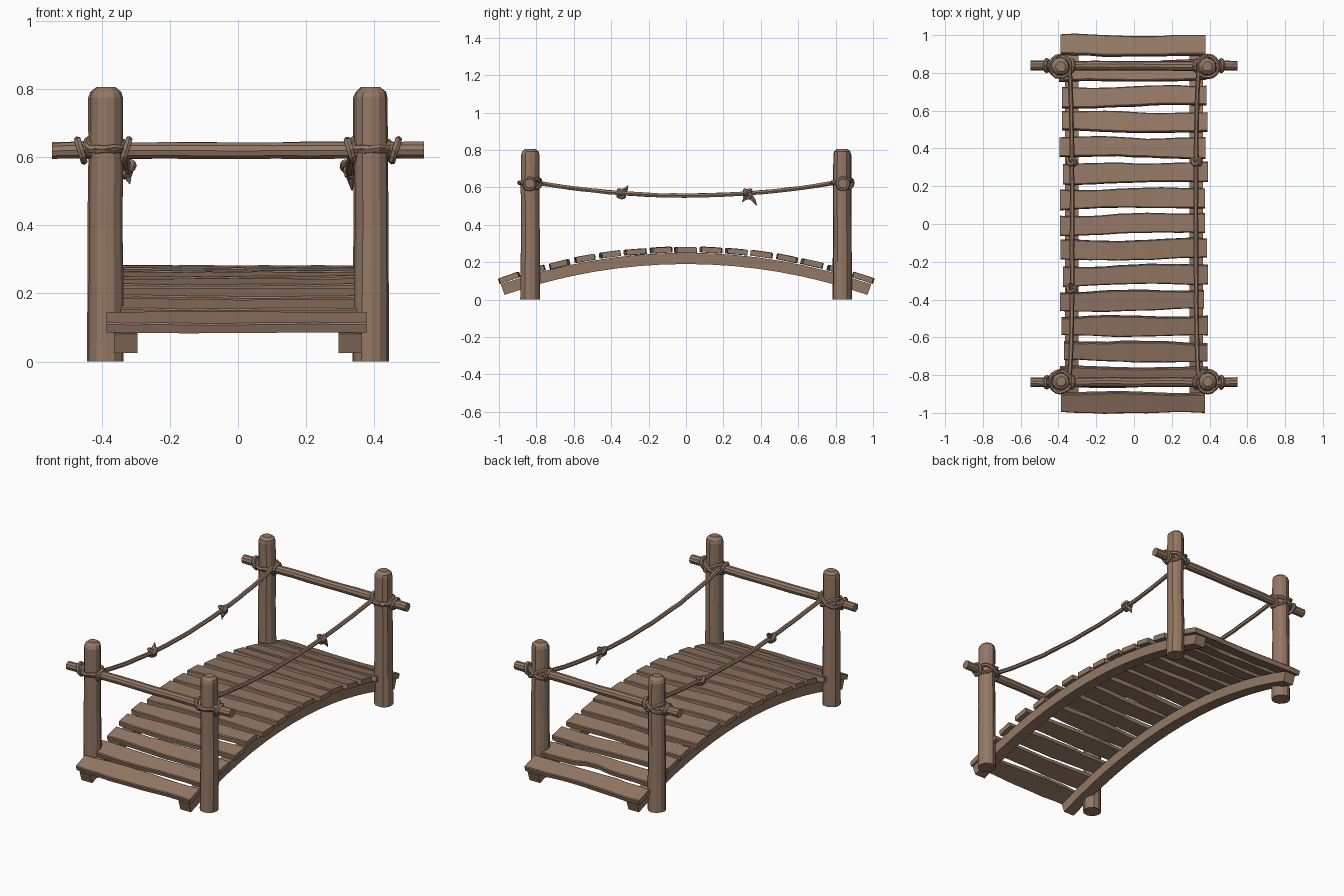
import bpy, bmesh, math, random
from mathutils import Vector

if "Cube" in bpy.data.objects:
    bpy.data.objects.remove(bpy.data.objects["Cube"])

random.seed(4)
rnd = lambda a: random.uniform(-a, a)


def material(name, rgb):
    m = bpy.data.materials.new(name)
    m.diffuse_color = (*rgb, 1)
    m.use_nodes = True
    m.node_tree.nodes["Principled BSDF"].inputs["Base Color"].default_value = m.diffuse_color
    return m


WOOD = material("brown_wood", (0.295, 0.188, 0.128))


def add(name, bm):
    bmesh.ops.recalc_face_normals(bm, faces=bm.faces)
    me = bpy.data.meshes.new(name)
    bm.to_mesh(me)
    bm.free()
    me.materials.append(WOOD)
    ob = bpy.data.objects.new(name, me)
    bpy.context.collection.objects.link(ob)
    return ob


def loft(name, rings):
    """Skin a list of closed rings and cap both ends."""
    bm = bmesh.new()
    vs = [[bm.verts.new(p) for p in r] for r in rings]
    n = len(vs[0])
    for a, b in zip(vs, vs[1:]):
        for i in range(n):
            j = (i + 1) % n
            bm.faces.new((a[i], a[j], b[j], b[i]))
    bm.faces.new(vs[0])
    bm.faces.new(vs[-1])
    return add(name, bm)


def tube(name, pts, r, cyclic=False, taper=None, res=1):
    """Round rope swept along points, converted to mesh."""
    cu = bpy.data.curves.new(name, 'CURVE')
    cu.dimensions = '3D'
    cu.bevel_depth, cu.bevel_resolution, cu.use_fill_caps = r, res, True
    sp = cu.splines.new('POLY')
    sp.points.add(len(pts) - 1)
    for i, p in enumerate(pts):
        sp.points[i].co = (*p, 1)
        sp.points[i].radius = taper[i] if taper else 1
    sp.use_cyclic_u = cyclic
    tmp = bpy.data.objects.new(name + "_path", cu)
    bpy.context.collection.objects.link(tmp)
    bpy.context.view_layer.update()
    dg = bpy.context.evaluated_depsgraph_get()
    me = bpy.data.meshes.new_from_object(tmp.evaluated_get(dg))
    bpy.data.objects.remove(tmp)
    me.materials.clear()
    me.materials.append(WOOD)
    me.name = name
    ob = bpy.data.objects.new(name, me)
    bpy.context.collection.objects.link(ob)
    for p in me.polygons:
        p.use_smooth = False
    return ob


# Arched side beams
R0, R1, CZ, SPAN = 2.93, 2.99, -2.74, 0.3375
for s in (-1, 1):
    rings = []
    for i in range(17):
        a = -SPAN + 2 * SPAN * i / 16
        ya, za = math.sin(a), math.cos(a)
        rings.append([(s * x, ya * r, CZ + za * r) for x, r in
                      ((0.295, R0), (0.365, R0), (0.365, R1), (0.295, R1))])
    loft("side_beam", rings)

# Deck planks with uneven edges, tilted along the arch
N = 15
for k in range(N):
    y0 = 0.945 * (2 * k / (N - 1) - 1)
    end = k in (0, N - 1)
    a = math.asin(y0 / (R1 + 0.015))
    off, lift, yaw = rnd(0.01), rnd(0.003) + (0.006 if end else 0.002), rnd(0.008)
    hw, wl = 0.054 if end else 0.052, 0.386 + rnd(0.006)
    tilt = a + rnd(0.02)
    rad, tan = Vector((0, math.sin(tilt), math.cos(tilt))), Vector((0, math.cos(tilt), -math.sin(tilt)))
    base = Vector((off if not end else -0.005, math.sin(a) * R1, CZ + math.cos(a) * R1 + lift))
    rings = []
    ph1, ph2 = rnd(3), rnd(3)
    for i in range(11):
        u = 2 * i / 10 - 1
        e0 = -hw + 0.005 * math.sin(3 * u + ph1) + rnd(0.002) + yaw * u
        e1 = hw + 0.005 * math.sin(4 * u + ph2) + rnd(0.002) + yaw * u
        if k == N - 2:   # bite out of one plank
            e1 -= 0.025 * math.exp(-((u - 0.1) / 0.15) ** 2)
        zt, zb = 0.03 + rnd(0.0015), rnd(0.001)
        c = base + Vector((u * wl, 0, 0))
        rings.append([c + tan * e0 + rad * zb, c + tan * e1 + rad * zb,
                      c + tan * e1 + rad * (zt - 0.004), c + tan * (e1 - 0.005) + rad * zt,
                      c + tan * (e0 + 0.005) + rad * zt, c + tan * e0 + rad * (zt - 0.004)])
    loft("deck_plank", rings)

PX, PY, BZ = 0.39, 0.834, 0.62

# Corner posts with chamfered tops
for sx in (-1, 1):
    for sy in (-1, 1):
        rings = []
        wob = [rnd(0.0025) for _ in range(12)]
        for z, r in ((0, 0.052), (0.2, 0.051), (0.4, 0.049), (0.6, 0.049),
                     (0.775, 0.048), (0.792, 0.043), (0.806, 0.026)):
            dx, dy = (rnd(0.002), rnd(0.002)) if z else (0, 0)
            rings.append([(sx * PX + dx + (r + wob[i]) * math.cos(i * math.pi / 6),
                           sy * PY + dy + (r + wob[i]) * math.sin(i * math.pi / 6), z)
                          for i in range(12)])
        loft("corner_post", rings)

# Cross bars between the posts
for sy in (-1, 1):
    rings = []
    for i in range(11):
        x = -0.547 + 1.094 * i / 10
        r = 0.0255 + rnd(0.001)
        cy, cz = sy * (PY + 0.004) + rnd(0.0015), BZ + rnd(0.002)
        rings.append([(x, cy + r * math.cos(j * math.pi / 5), cz + r * math.sin(j * math.pi / 5))
                      for j in range(10)])
    loft("cross_bar", rings)

# Rope lashings where bars meet posts
for sx in (-1, 1):
    for sy in (-1, 1):
        for t in (-0.35, 0.25):          # tilted wraps round the post
            pts = []
            for i in range(16):
                b = i * math.pi / 8
                r = 0.056 + rnd(0.002)
                pts.append((sx * PX + r * math.cos(b), sy * PY + r * math.sin(b),
                            BZ + 0.004 + t * 0.05 * math.cos(b) + 0.012 * math.sin(2 * b) * t / 0.3))
            tube("post_lashing", pts, 0.011, True)
        for ox, tl in ((0.072, 0.3), (-0.06, -0.3)):   # loops round the bar
            pts = []
            for i in range(12):
                b = i * math.pi / 6
                r = 0.03 + rnd(0.002)
                pts.append((sx * (PX + ox + tl * r * math.sin(b)),
                            sy * (PY + 0.004) + r * math.cos(b), BZ + r * math.sin(b)))
            tube("bar_lashing", pts, 0.011, True)

# Sagging hand ropes
sag = lambda y: 0.556 + 0.07 * (y / 0.8) ** 2
for s in (-1, 1):
    pts = []
    for i in range(25):
        y = -0.82 + 1.64 * i / 24
        pts.append((s * (0.328 + 0.014 * (y / 0.82) ** 4) + rnd(0.001), y, sag(y) + rnd(0.0015)))
    tube("hand_rope", pts, 0.0125)

# Knots with loose tails on the hand ropes
for x, y, tail in ((0.33, 0.33, (0.005, 0.048, -0.065)),
                   (-0.33, 0.33, (0.012, -0.03, -0.045)),
                   (-0.33, -0.345, (-0.01, 0.035, 0.04))):
    c = Vector((x, y, sag(y)))
    pts = []
    for i in range(30):
        t = i * math.tau / 30
        pts.append(c + Vector((0.0075 * (math.sin(t) + 2 * math.sin(2 * t)),
                               -0.016 * math.sin(3 * t),
                               0.0075 * (math.cos(t) - 2 * math.cos(2 * t)))))
    tube("rope_knot", pts, 0.0115, True)
    d = Vector(tail)
    tube("knot_tail", [c, c + d * 0.5 + Vector((0, 0.006, 0)), c + d], 0.014, taper=[1, 0.9, 0.15])
